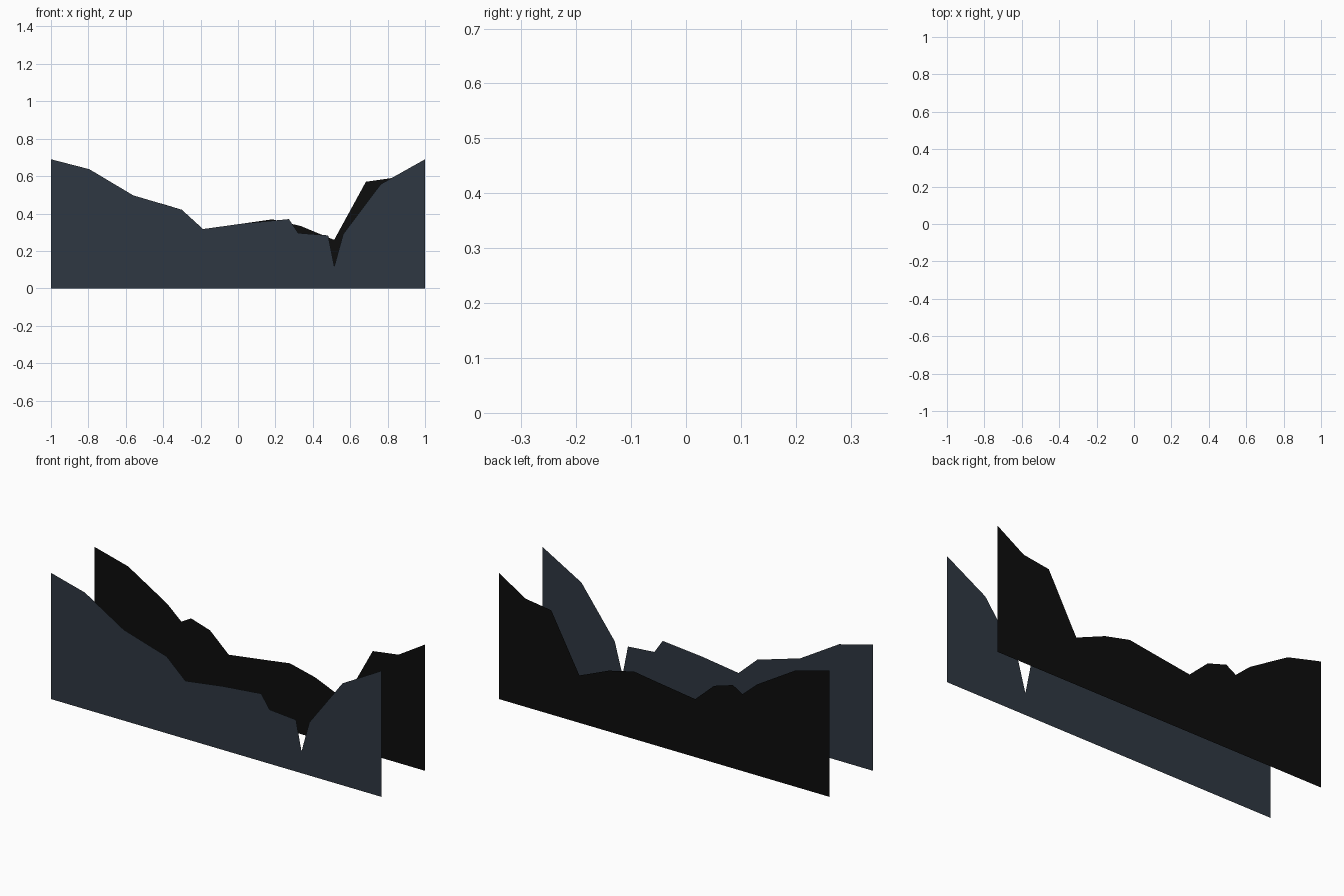
import bpy

if "Cube" in bpy.data.objects:
    bpy.data.objects.remove(bpy.data.objects["Cube"])

HALF_GAP = 0.187  # distance of each sheet from the centre plane


def material(name, colour):
    mat = bpy.data.materials.new(name)
    mat.diffuse_color = (*colour, 1.0)
    mat.use_nodes = True
    mat.node_tree.nodes["Principled BSDF"].inputs["Base Color"].default_value = mat.diffuse_color
    return mat


def ridge_sheet(name, skyline, y, mat):
    """Flat upright sheet: one quad per skyline segment, reaching the ground."""
    n = len(skyline)
    verts = [(x, y, 0.0) for x, z in skyline] + [(x, y, z) for x, z in skyline]
    faces = [(i, i + 1, n + i + 1, n + i) for i in range(n - 1)]
    mesh = bpy.data.meshes.new(name)
    mesh.from_pydata(verts, [], faces)
    mesh.materials.append(mat)
    obj = bpy.data.objects.new(name, mesh)
    bpy.context.collection.objects.link(obj)
    return obj


# Left part of the skyline shared by both ridges
start = [(-1, 0.69), (-0.795, 0.637), (-0.56, 0.497)]
middle = [(-0.30, 0.42), (-0.187, 0.317), (0.037, 0.348)]

# Front ridge with a narrow notch
front = start + middle + [
    (0.272, 0.37), (0.322, 0.296), (0.482, 0.283), (0.515, 0.118),
    (0.562, 0.29), (0.763, 0.557), (1, 0.69)]

# Back ridge with a broad valley
back = start + [(-0.473, 0.421), (-0.415, 0.455)] + middle + [
    (0.183, 0.369), (0.336, 0.333), (0.514, 0.259),
    (0.684, 0.57), (0.84, 0.592), (1, 0.69)]

ridge_sheet("front_ridge", front, -HALF_GAP, material("slate blue", (0.028, 0.039, 0.055)))
ridge_sheet("back_ridge", back, HALF_GAP, material("near black", (0.004, 0.004, 0.004)))
